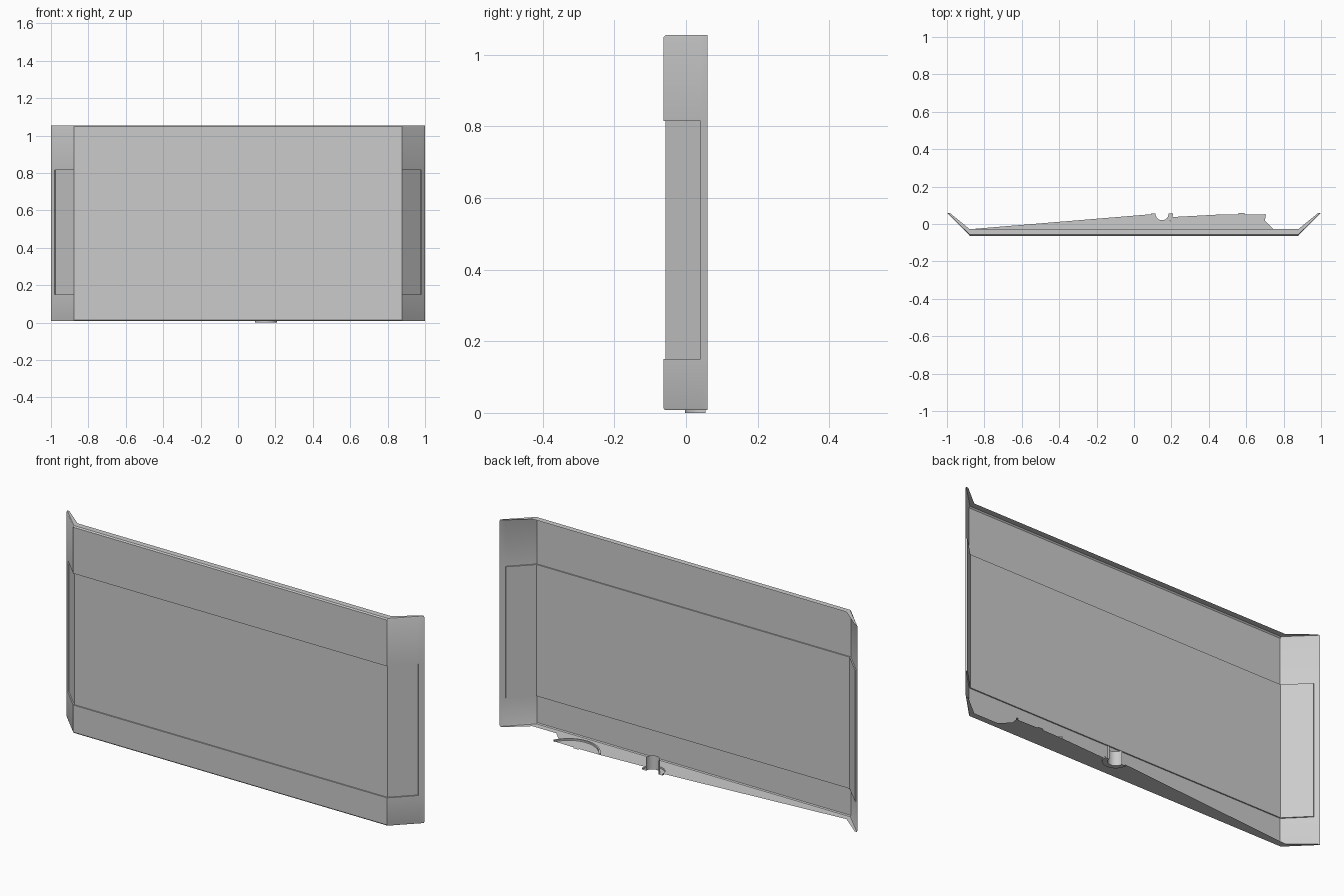
import bpy, bmesh
from math import sin, cos, pi, atan2
from mathutils import Vector

if "Cube" in bpy.data.objects:
    bpy.data.objects.remove(bpy.data.objects["Cube"])


def make(name, faces):
    """Build one object from polygons given as lists of points."""
    bm = bmesh.new()
    for pts in faces:
        bm.faces.new([bm.verts.new(p) for p in pts])
    bmesh.ops.remove_doubles(bm, verts=bm.verts, dist=0.0004)
    bmesh.ops.recalc_face_normals(bm, faces=bm.faces)
    me = bpy.data.meshes.new(name)
    bm.to_mesh(me)
    bm.free()
    ob = bpy.data.objects.new(name, me)
    bpy.context.collection.objects.link(ob)
    return ob


def strip(a, b):
    """Quads between two rows of points."""
    return [[a[i], a[i + 1], b[i + 1], b[i]] for i in range(len(a) - 1)]


def arc(cx, cy, r, a0, a1, z, n=16):
    return [(cx + r * cos(a0 + (a1 - a0) * i / n),
             cy + r * sin(a0 + (a1 - a0) * i / n), z) for i in range(n + 1)]


# Plan of the panel: wing tip, recess end, corner, mirrored
def row(z, lip=0.0):
    corner = Vector((0.878, -0.063 + lip, z))
    tip = Vector((1.0 - 0.4 * lip, 0.06, z))
    half = [corner, corner.lerp(tip, 0.84), tip]
    return [Vector((-p.x, p.y, p.z)) for p in reversed(half)] + half


def recess_row(z, d=0.006):
    r = row(z)[1:5]
    r[0] += Vector((0.7 * d, 0.7 * d, 0))
    r[1] += Vector((0.4 * d, d, 0))
    r[2] += Vector((-0.4 * d, d, 0))
    r[3] += Vector((-0.7 * d, 0.7 * d, 0))
    return r


# Bent shell with inward lips at top and bottom
Z0, Z1, Z2, Z3 = 0.008, 0.15, 0.815, 1.055
low, high = row(Z1), row(Z2)
faces = []
bottom = [row(Z0, 0.035), row(Z0, 0.004), row(Z0 + 0.005), low]
top = [high, row(Z3 - 0.006), row(Z3, 0.006), row(Z3, 0.035)]
for rows in (bottom, top):
    for a, b in zip(rows, rows[1:]):
        faces += strip(a, b)
faces += strip(low[:2], high[:2]) + strip(low[4:], high[4:])
# Recessed field and its step
rl, rh = recess_row(Z1), recess_row(Z2)
faces += strip(rl, rh) + strip(low[1:5], rl) + strip(high[1:5], rh)
faces += [[low[1], high[1], rh[0], rl[0]], [low[4], high[4], rh[3], rl[3]]]
make("bent_panel", faces)

# Floor bracket plate with a round notch
HX, HY = 0.15, 0.055
plate = [(-0.88, -0.028, Z0), (0.09, 0.052, Z0)]
plate += arc(HX, HY, 0.058, pi * 1.03, pi * 1.9, Z0)
plate += [(0.445, 0.05, Z0), (0.56, 0.052, Z0), (0.56, 0.06, Z0),
          (0.59, 0.06, Z0), (0.59, 0.052, Z0), (0.705, 0.05, Z0),
          (0.70, 0.018, Z0), (0.745, -0.028, Z0)]
make("bracket_plate", [plate])

# Half-round pin socket: base ring and upright half tube
outer0 = arc(HX, HY, 0.058, pi, 2 * pi, 0.0)
outer1 = arc(HX, HY, 0.058, pi, 2 * pi, Z0)
inner0 = arc(HX, HY, 0.035, pi, 2 * pi, 0.0)
inner1 = arc(HX, HY, 0.035, pi, 2 * pi, 0.07)
make("pin_socket", strip(outer1, outer0) + strip(outer0, inner0)
     + strip(inner0, inner1))

# Raised arc rib on the plate
CX, CY, R = 0.575, 0.1156, 0.1456
a = atan2(0.0656, 0.13)
rings = [arc(CX, CY, r, pi + a, 2 * pi - a, z, 24)
         for r, z in ((R, Z0), (R, Z0 + 0.008), (R - 0.008, Z0 + 0.008), (R - 0.008, Z0))]
rib = []
for p, q in zip(rings, rings[1:]):
    rib += strip(p, q)
make("arc_rib", rib)

for ob in bpy.data.objects:
    bpy.ops.object.select_all(action='DESELECT')
    ob.select_set(True)
    bpy.context.view_layer.objects.active = ob
    bpy.ops.object.shade_smooth_by_angle(angle=0.5)
